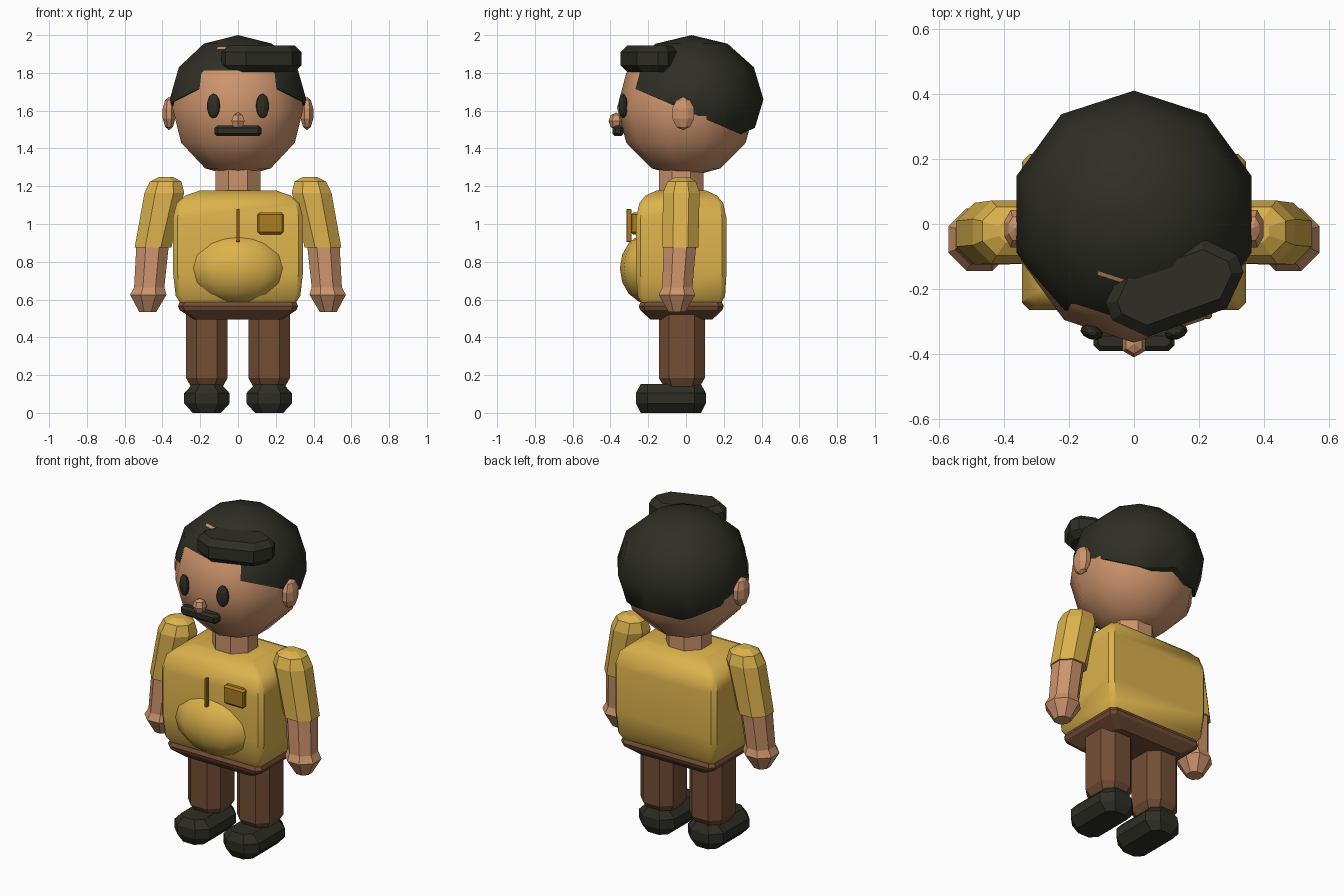
import bpy, bmesh, math
from mathutils import Vector, Matrix

if "Cube" in bpy.data.objects:
    bpy.data.objects.remove(bpy.data.objects["Cube"])


def material(name, r, g, b):
    lin = [((c / 255 + 0.055) / 1.055) ** 2.4 for c in (r, g, b)]
    m = bpy.data.materials.new(name)
    m.diffuse_color = (*lin, 1)
    m.use_nodes = True
    m.node_tree.nodes["Principled BSDF"].inputs["Base Color"].default_value = m.diffuse_color
    return m


SKIN = material("skin", 205, 148, 108)
YELLOW = material("yellow shirt", 220, 178, 76)
GOLD = material("dark gold trim", 172, 124, 32)
BROWN = material("brown trousers", 116, 78, 53)
BLACK = material("dark hair", 46, 46, 37)


def finish(name, bm, mat, smooth=0):
    bmesh.ops.recalc_face_normals(bm, faces=bm.faces[:])
    me = bpy.data.meshes.new(name)
    bm.to_mesh(me)
    bm.free()
    me.materials.append(mat)
    if smooth:
        me.polygons.foreach_set("use_smooth", [True] * len(me.polygons))
        me.set_sharp_from_angle(angle=math.radians(smooth))
    ob = bpy.data.objects.new(name, me)
    bpy.context.collection.objects.link(ob)
    return ob


def loft(rings):
    """Skin a list of point rings; a ring of one point makes a fan, others get capped."""
    bm = bmesh.new()
    vs = [[bm.verts.new(p) for p in r] for r in rings]
    for a, b in zip(vs, vs[1:]):
        n = max(len(a), len(b))
        for i in range(n):
            j = (i + 1) % n
            if len(a) == 1:
                bm.faces.new((a[0], b[j], b[i]))
            elif len(b) == 1:
                bm.faces.new((a[i], a[j], b[0]))
            else:
                bm.faces.new((a[i], a[j], b[j], b[i]))
    for end in (vs[0], vs[-1]):
        if len(end) > 1:
            bm.faces.new(end)
    return bm


def ball(centre, radii, seg, rings, phase=90, turn=0):
    c, s = Vector(centre), Vector(radii)
    rot = Matrix.Rotation(math.radians(turn), 3, 'Z')
    out = [[c - Vector((0, 0, s.z))]]
    for k in range(1, rings):
        t = math.pi * k / rings
        ring = []
        for i in range(seg):
            a = math.radians(phase) + 2 * math.pi * i / seg
            p = Vector((s.x * math.sin(t) * math.cos(a), s.y * math.sin(t) * math.sin(a), -s.z * math.cos(t)))
            ring.append(c + rot @ p)
        out.append(ring)
    out.append([c + Vector((0, 0, s.z))])
    return loft(out)


def stack(sections, cut):
    """Sections (z, cx, cy, half x, half y); corners cut by a share of the smaller half."""
    rings = []
    for z, cx, cy, hx, hy in sections:
        c = cut * min(hx, hy)
        q = [(hx, -hy + c), (hx, hy - c), (hx - c, hy), (-hx + c, hy),
             (-hx, hy - c), (-hx, -hy + c), (-hx + c, -hy), (hx - c, -hy)]
        rings.append([(cx + x, cy + y, z) for x, y in q])
    return loft(rings)


def slab(name, mat, centre, half, bev, cut, turn=0):
    """Box with chamfered top and bottom rims."""
    x, y, z = half
    bm = stack([(-z, 0, 0, x - bev, y - bev), (-z + bev, 0, 0, x, y),
                (z - bev, 0, 0, x, y), (z, 0, 0, x - bev, y - bev)], cut)
    bm.transform(Matrix.Translation(centre) @ Matrix.Rotation(math.radians(turn), 4, 'Z'))
    return finish(name, bm, mat)


def mirrored(name, make, mat):
    for side, sx in (("right", 1), ("left", -1)):
        bm = make()
        bm.transform(Matrix.Scale(sx, 4, (1, 0, 0)))
        finish(f"{side}_{name}", bm, mat)


OCT = 0.586

# Head
finish("head", ball((0, 0, 1.615), (0.365, 0.365, 0.37), 10, 6), SKIN, 60)

# Hair cap, trimmed underneath by two planes
hair = ball((0, 0.03, 1.66), (0.38, 0.38, 0.34), 10, 6)
for co, no in (((0, 0.29, 1.475), (0, 0.43, 1)), ((0, 0.29, 1.475), (0, -0.45, 1))):
    bmesh.ops.bisect_plane(hair, geom=hair.verts[:] + hair.edges[:] + hair.faces[:],
                           plane_co=co, plane_no=no, clear_inner=True)
    bmesh.ops.holes_fill(hair, edges=[e for e in hair.edges if e.is_boundary], sides=0)
finish("hair", hair, BLACK, 50)
slab("hair_tuft", BLACK, (0.125, -0.195, 1.875), (0.215, 0.115, 0.07), 0.035, 0.75, 20)

# Face
mirrored("ear", lambda: ball((0.365, -0.015, 1.585), (0.038, 0.066, 0.088), 8, 5, 22.5), SKIN)
mirrored("eye", lambda: ball((0.13, -0.333, 1.625), (0.036, 0.022, 0.065), 10, 8, 90, 18), BLACK)
finish("nose", ball((0, -0.37, 1.545), (0.04, 0.04, 0.045), 6, 4), SKIN)
slab("moustache", BLACK, (0, -0.36, 1.493), (0.125, 0.03, 0.028), 0.014, 0.6)

# Neck
finish("neck", stack([(1.15, 0, -0.025, 0.12, 0.118), (1.31, 0, -0.025, 0.12, 0.118)], OCT), SKIN)

# Shirt
finish("shirt", stack([(z, 0, -0.025, x, y) for z, x, y in (
    (0.56, 0.29, 0.2), (0.62, 0.33, 0.232), (0.75, 0.345, 0.24), (1.03, 0.345, 0.24),
    (1.11, 0.325, 0.222), (1.15, 0.28, 0.19), (1.178, 0.2, 0.13))], 0.1), YELLOW, 40)
finish("belly", ball((0, -0.19, 0.765), (0.27, 0.16, 0.19), 12, 8, 0), YELLOW, 60)
slab("pocket", GOLD, (0.172, -0.27, 1.003), (0.068, 0.022, 0.058), 0.012, 0.3)
slab("placket", GOLD, (0, -0.302, 0.992), (0.008, 0.013, 0.088), 0.003, 0.3)

# Arms
mirrored("sleeve", lambda: stack([
    (0.875, 0.45, -0.03, 0.097, 0.095), (1.165, 0.39, -0.025, 0.105, 0.097),
    (1.225, 0.383, -0.022, 0.083, 0.075), (1.25, 0.38, -0.022, 0.035, 0.035)], OCT), YELLOW)
mirrored("forearm", lambda: stack([
    (0.535, 0.478, -0.048, 0.045, 0.045), (0.625, 0.475, -0.048, 0.096, 0.096),
    (0.665, 0.47, -0.046, 0.08, 0.08), (0.89, 0.452, -0.032, 0.086, 0.086)], OCT), SKIN)

# Hips, legs and shoes
finish("hips", stack([(0.495, 0, -0.025, 0.235, 0.165), (0.545, 0, -0.025, 0.31, 0.218),
                      (0.565, 0, -0.025, 0.318, 0.225), (0.595, 0, -0.025, 0.305, 0.21)], 0.12), BROWN)
mirrored("leg", lambda: stack([(0.14, 0.165, -0.022, 0.085, 0.095), (0.185, 0.165, -0.022, 0.11, 0.122),
                               (0.52, 0.165, -0.022, 0.11, 0.122)], 0.5), BROWN)
mirrored("shoe", lambda: stack([(0, 0.165, -0.08, 0.075, 0.16), (0.05, 0.165, -0.08, 0.12, 0.185),
                                (0.105, 0.165, -0.08, 0.12, 0.185), (0.152, 0.165, -0.08, 0.075, 0.16)], 0.5), BLACK)
